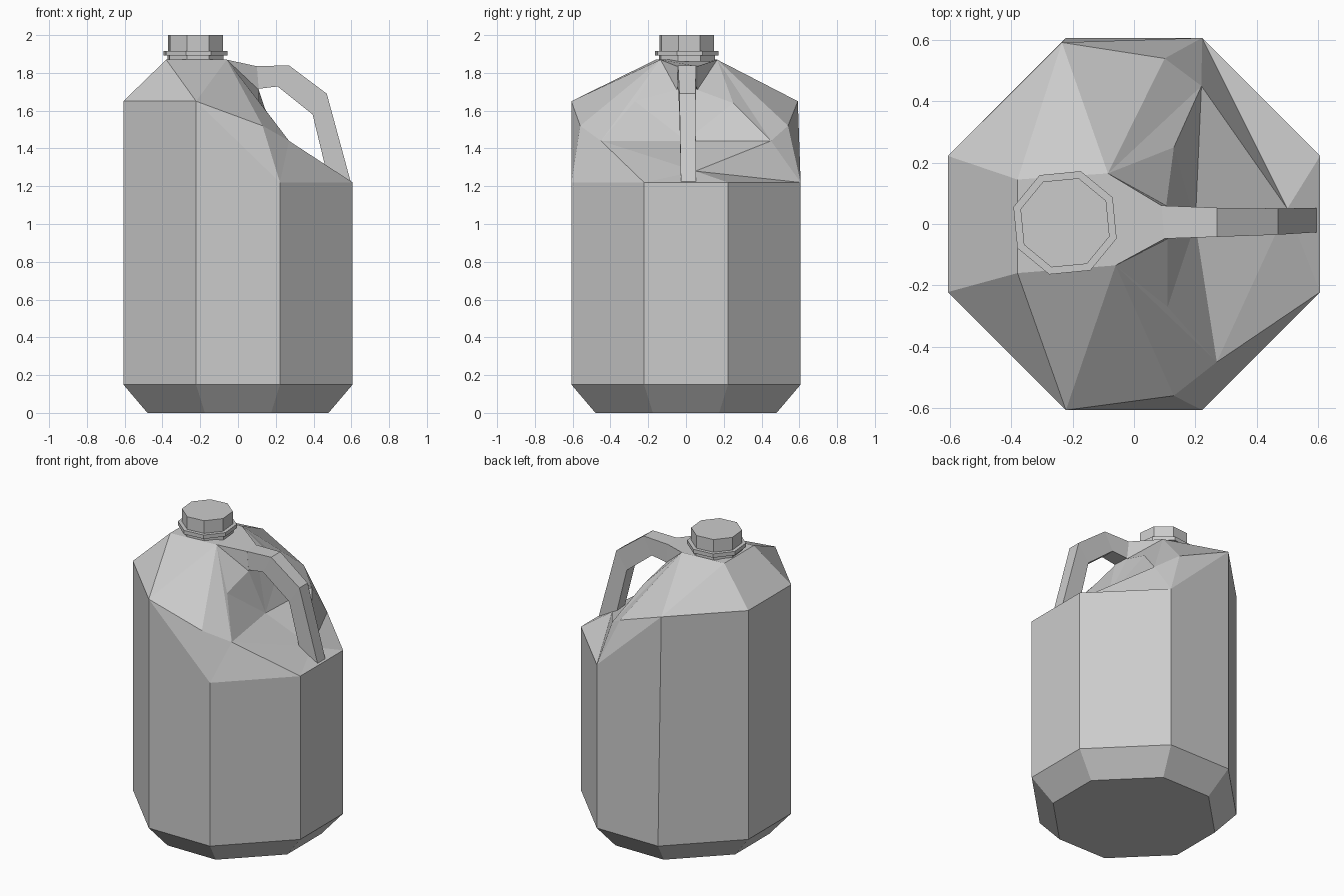
import bpy, bmesh, math

cube = bpy.data.objects.get("Cube")
if cube:
    bpy.data.objects.remove(cube, do_unlink=True)

grey = bpy.data.materials.new("plain_grey")
grey.use_nodes = True
grey_value = (0.6, 0.6, 0.6, 1)
grey.diffuse_color = grey_value
grey.node_tree.nodes["Principled BSDF"].inputs["Base Color"].default_value = grey_value


def finish(name, bm):
    """Turn a bmesh into a flat-shaded grey object."""
    bmesh.ops.recalc_face_normals(bm, faces=bm.faces[:])
    mesh = bpy.data.meshes.new(name)
    bm.to_mesh(mesh)
    bm.free()
    mesh.materials.append(grey)
    obj = bpy.data.objects.new(name, mesh)
    bpy.context.collection.objects.link(obj)
    return obj


def octagon(scale, z):
    """Body outline, counter-clockwise from the front of the handle side."""
    wide, narrow = 0.607 * scale, 0.222 * scale
    quarter = [(wide, -narrow), (wide, narrow)]
    ring = []
    for turn in range(4):
        ring += quarter
        quarter = [(-y, x) for x, y in quarter]
    return [(x, y, z) for x, y in ring]


def loft(bm, lower, upper):
    """Join two closed rings of vertices with quads."""
    count = len(lower)
    for i in range(count):
        j = (i + 1) % count
        bm.faces.new((lower[i], lower[j], upper[j], upper[i]))


# Body: chamfered base, straight walls and a faceted shoulder
bm = bmesh.new()
base = [bm.verts.new(p) for p in octagon(0.79, 0)]
low = [bm.verts.new(p) for p in octagon(1, 0.15)]
rim = [bm.verts.new(p) for p in octagon(1, 1.22)]
bm.faces.new(base)
loft(bm, base, low)
names = ["handle_front", "handle_back", "low_back", "high_back",
         "side_back", "side_front", "high_front", "low_front"]
v = dict(zip(names, rim))
for key in ("high_back", "high_front", "side_back", "side_front"):
    v[key].co.z = 1.65
v["high_back"].co.xy = (-0.235, 0.592)
loft(bm, low, rim)

# Shoulder corners on each half; the back half differs slightly
shoulder = {
    "neck_side_front": (-0.38, -0.16, 1.87), "neck_side_back": (-0.38, 0.145, 1.87),
    "neck_front": (-0.06, -0.135, 1.87), "neck_back": (-0.085, 0.165, 1.87),
    "bridge_front": (0.1, -0.048, 1.835), "bridge_back": (0.09, 0.06, 1.835),
    "under_front": (0.11, -0.048, 1.71), "under_back": (0.105, 0.06, 1.71),
    "hollow_front": (0.11, -0.27, 1.65), "hollow_back": (0.13, 0.25, 1.64),
    "ridge_front": (0.13, -0.56, 1.52), "ridge_back": (0.1, 0.54, 1.52),
    "corner_front": (0.27, -0.45, 1.44), "corner_back": (0.22, 0.45, 1.44),
    "valley": (0.2, 0, 1.44), "foot": (0.5, 0.05, 1.28),
}
for key, point in shoulder.items():
    v[key] = bm.verts.new(point)


def face(*keys):
    bm.faces.new([v[k] for k in keys])


for end in ("_front", "_back"):
    def patch(text):
        face(*[k if k in ("valley", "foot") else k + end for k in text.split()])
    for text in ("side high neck_side", "high neck neck_side", "high ridge neck",
                 "high low ridge", "low corner ridge", "ridge corner neck",
                 "neck under bridge", "neck hollow under", "neck corner hollow",
                 "hollow corner valley", "hollow valley under",
                 "corner foot valley"):
        patch(text)

# Left slope, under-bridge wall, deck and the slope below the handle
face("side_front", "neck_side_front", "neck_side_back", "side_back")
face("under_front", "valley", "under_back")
face("under_front", "under_back", "bridge_back", "bridge_front")
face("neck_side_front", "neck_front", "bridge_front",
     "bridge_back", "neck_back", "neck_side_back")
face("low_front", "handle_front", "corner_front")
face("corner_front", "handle_front", "foot")
face("handle_front", "handle_back", "foot")
face("handle_back", "low_back", "foot")
face("low_back", "corner_back", "foot")
finish("jug_body", bm)

# Handle: a bent bar, each section given as outer and inner (x, z)
bm = bmesh.new()
sections = [((0.09, 1.835), (0.1, 1.715), -0.048, 0.06),
            ((0.27, 1.84), (0.21, 1.728), -0.042, 0.053),
            ((0.47, 1.69), (0.395, 1.58), -0.035, 0.05),
            ((0.597, 1.222), (0.47, 1.27), -0.027, 0.053)]
rings = []
for outer, inner, front, back in sections:
    rings.append([bm.verts.new((x, y, z)) for (x, z), y in
                  ((outer, front), (outer, back), (inner, back), (inner, front))])
for first, second in zip(rings, rings[1:]):
    loft(bm, first, second)
bm.faces.new(rings[0])
bm.faces.new(rings[-1])
finish("carry_handle", bm)


# Neck ring, collar and screw cap: stacked eight-sided discs
def disc(name, radius, bottom, top):
    bm = bmesh.new()
    ends = []
    for z in (bottom, top):
        ends.append([bm.verts.new((-0.225 + radius * math.cos(a),
                                   0.004 + radius * math.sin(a), z))
                     for a in [math.radians(45 * i - 17) for i in range(8)]])
    loft(bm, *ends)
    for ring in ends:
        bm.faces.new(ring)
    finish(name, bm)


disc("neck_ring", 0.155, 1.86, 1.9)
disc("collar", 0.176, 1.892, 1.917)
disc("screw_cap", 0.152, 1.91, 2.0)
